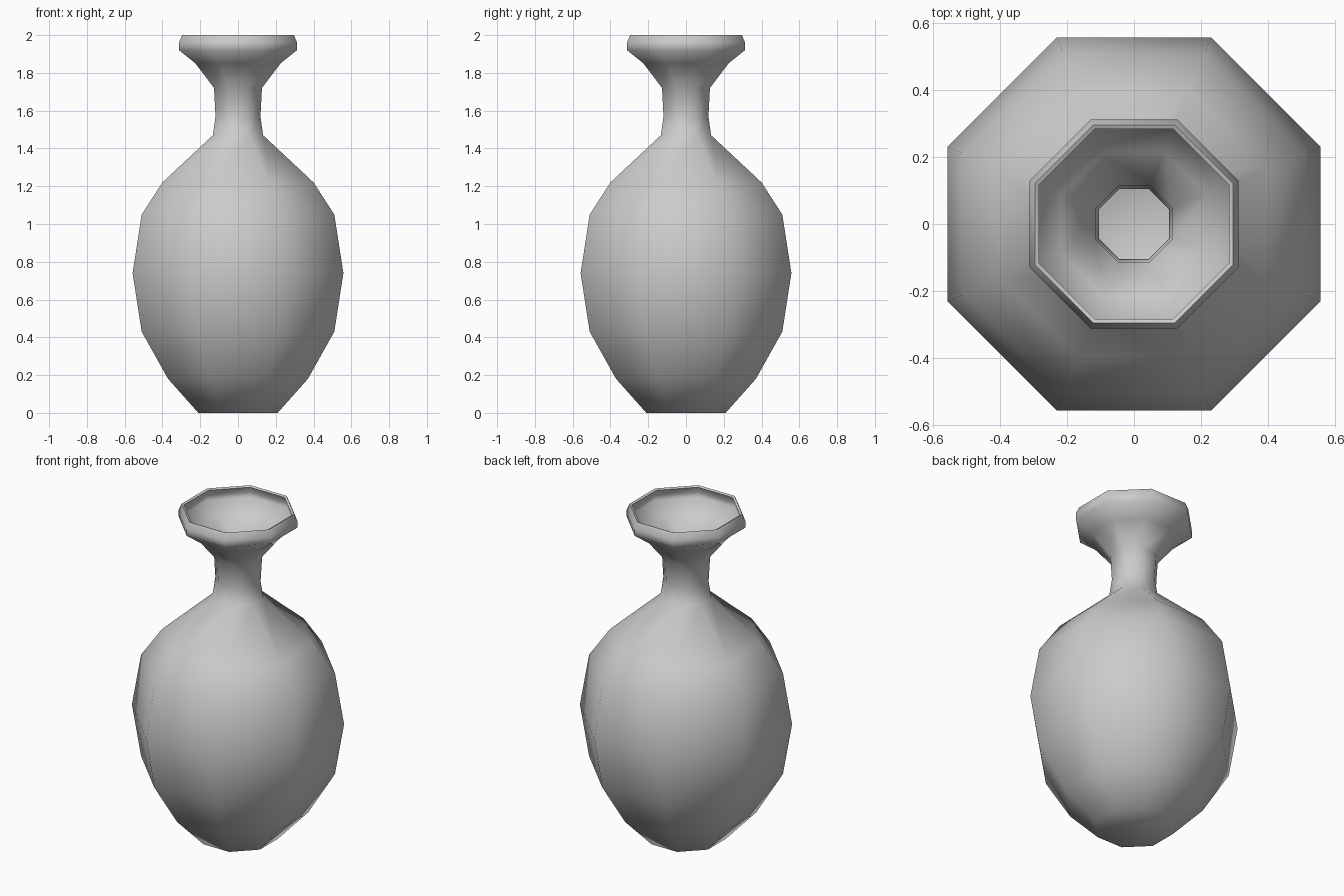
import bpy, bmesh, math

if "Cube" in bpy.data.objects:
    bpy.data.objects.remove(bpy.data.objects["Cube"])

SIDES = 8
# Outer profile: (distance from axis to flat, height)
profile = [(0.21, 0.0), (0.37, 0.18), (0.51, 0.43), (0.558, 0.74), (0.51, 1.05),
           (0.40, 1.22), (0.133, 1.47), (0.119, 1.57), (0.127, 1.72), (0.225, 1.85),
           (0.312, 1.92), (0.313, 1.96), (0.296, 2.0)]

# Vase: octagonal lathe with a closed base and open mouth
bm = bmesh.new()
rings = []
for flat, z in profile:
    r = flat / math.cos(math.pi / SIDES)
    angles = [(i + 0.5) * 2 * math.pi / SIDES for i in range(SIDES)]
    rings.append([bm.verts.new((r * math.cos(a), r * math.sin(a), z)) for a in angles])
for low, high in zip(rings, rings[1:]):
    for i in range(SIDES):
        j = (i + 1) % SIDES
        bm.faces.new((low[i], low[j], high[j], high[i]))
bm.faces.new(rings[0][::-1])
for f in bm.faces:
    f.smooth = True

mesh = bpy.data.meshes.new("vase")
bm.to_mesh(mesh)
bm.free()
vase = bpy.data.objects.new("vase", mesh)
bpy.context.collection.objects.link(vase)

# Thin wall, thickened inwards
wall = vase.modifiers.new("wall", 'SOLIDIFY')
wall.thickness = 0.014
wall.offset = -1
wall.use_even_offset = True

# Smooth body, crisp base and rim
bpy.context.view_layer.objects.active = vase
vase.select_set(True)
bpy.ops.object.modifier_apply(modifier="wall")
bpy.ops.object.shade_smooth_by_angle(angle=math.radians(50))
